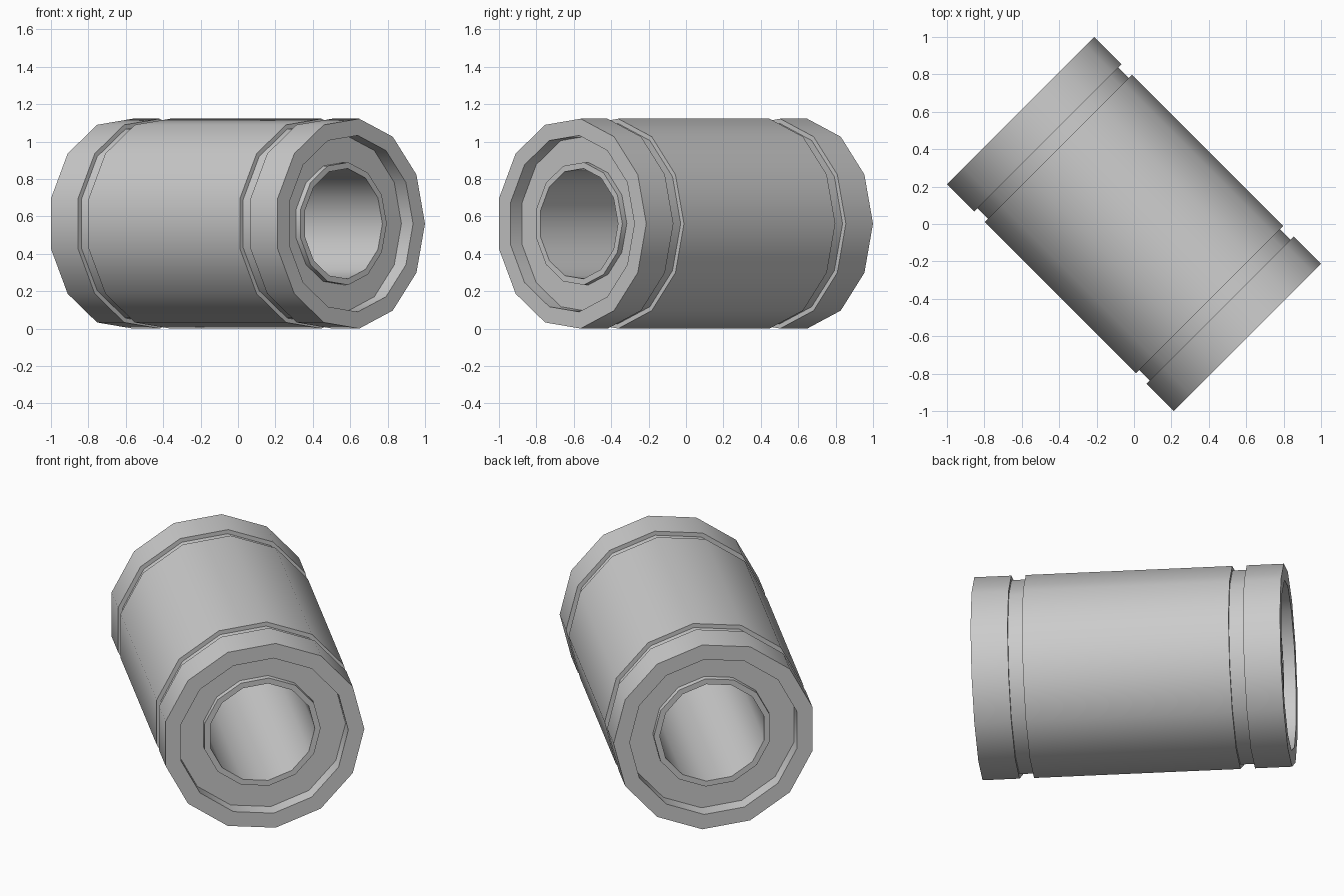
import bpy, bmesh
from math import sin, cos, tau, pi, radians
from mathutils import Vector

if "Cube" in bpy.data.objects:
    bpy.data.objects.remove(bpy.data.objects["Cube"])

SIDES = 13
R = 0.565            # outer radius
HALF = 0.857         # half the length
BORE, TUBE, RIM = 0.297, 0.33, 0.475
GROOVE = R - 0.025

AXIS = Vector((1, -1, 0)).normalized()
SIDE = Vector((1, 1, 0)).normalized()
UP = Vector((0, 0, 1))
# An odd polygon is not centred on its axis, so shift it to centre its bounds
CENTRE = SIDE * (-R * (1 - cos(pi / SIDES)) / 2) + UP * (R * sin(3 * tau / SIDES))

steel = bpy.data.materials.new("steel grey")
steel.use_nodes = True
GREY = (0.6, 0.6, 0.6, 1)
steel.diffuse_color = GREY
steel.node_tree.nodes["Principled BSDF"].inputs["Base Color"].default_value = GREY


def lathe(name, profile):
    """Turn a closed (radius, position) outline around the axis."""
    bm = bmesh.new()
    rings = []
    for i in range(SIDES):
        a = i * tau / SIDES
        out = SIDE * cos(a) + UP * sin(a)
        rings.append([bm.verts.new(CENTRE + out * r + AXIS * t) for r, t in profile])
    n = len(profile)
    for i in range(SIDES):
        p, q = rings[i], rings[(i + 1) % SIDES]
        for j in range(n):
            k = (j + 1) % n
            bm.faces.new((p[j], q[j], q[k], p[k]))
    bmesh.ops.recalc_face_normals(bm, faces=bm.faces)
    mesh = bpy.data.meshes.new(name)
    bm.to_mesh(mesh)
    bm.free()
    mesh.materials.append(steel)
    obj = bpy.data.objects.new(name, mesh)
    bpy.context.collection.objects.link(obj)
    bpy.ops.object.select_all(action='DESELECT')
    obj.select_set(True)
    bpy.context.view_layer.objects.active = obj
    bpy.ops.object.shade_smooth_by_angle(angle=radians(40))
    return obj


# Outer shell with a retaining groove near each end
g_out, g_in = HALF - 0.205, HALF - 0.285
half = [(RIM, HALF), (R, HALF), (R, g_out), (GROOVE, g_out), (GROOVE, g_in), (R, g_in)]
lathe("outer_shell", half + [(r, -t) for r, t in reversed(half)])

# Inner tube with the through bore, standing a little proud of the seals
end = HALF - 0.054
lathe("inner_tube", [(BORE, end), (TUBE, end), (TUBE, -end), (BORE, -end)])

# Recessed ring seals closing the gap at both ends
for name, s in (("front_seal", 1), ("back_seal", -1)):
    face, back = s * (HALF - 0.088), s * (HALF - 0.15)
    lathe(name, [(TUBE - 0.01, face), (RIM + 0.01, face),
                 (RIM + 0.01, back), (TUBE - 0.01, back)])
